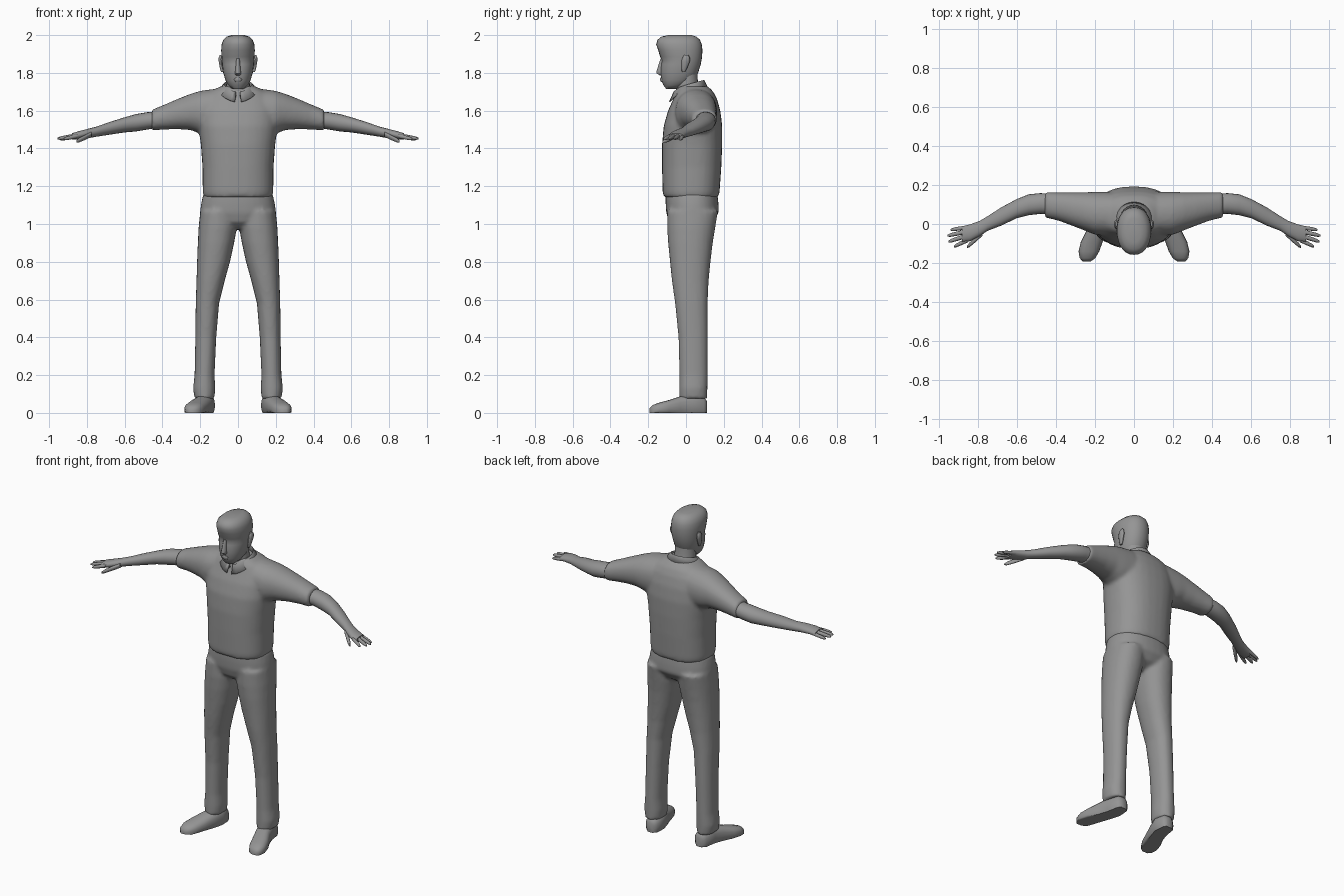
import bpy, bmesh, math
from mathutils import Vector

grey = bpy.data.materials.new("plain grey")
grey.diffuse_color = (0.3, 0.3, 0.3, 1)


def finish(bm, name, angle=50):
    bmesh.ops.recalc_face_normals(bm, faces=bm.faces)
    me = bpy.data.meshes.new(name)
    bm.to_mesh(me)
    bm.free()
    ob = bpy.data.objects.new(name, me)
    bpy.context.collection.objects.link(ob)
    me.materials.append(grey)
    bpy.ops.object.select_all(action='DESELECT')
    ob.select_set(True)
    bpy.context.view_layer.objects.active = ob
    bpy.ops.object.shade_smooth_by_angle(angle=math.radians(angle))
    return ob


def loft(bm, axis, rings, n=20, power=2.0, side=1):
    """Rings are (position on axis, a0, a1, b0, b1), a and b the other axes in order."""
    loops = []
    for p, a0, a1, b0, b1 in rings:
        loop = []
        for i in range(n):
            t = math.tau * i / n
            c, s = math.cos(t), math.sin(t)
            a = (a0 + a1) / 2 + (a1 - a0) / 2 * math.copysign(abs(c) ** (2 / power), c)
            b = (b0 + b1) / 2 + (b1 - b0) / 2 * math.copysign(abs(s) ** (2 / power), s)
            x, y, z = {'x': (p, a, b), 'y': (a, p, b), 'z': (a, b, p)}[axis]
            loop.append(bm.verts.new((x * side, y, max(z, 0))))
        loops.append(loop)
    for u, v in zip(loops, loops[1:]):
        for i in range(n):
            j = (i + 1) % n
            bm.faces.new((u[i], u[j], v[j], v[i]))
    bm.faces.new(loops[0])
    bm.faces.new(loops[-1])


def blend(ob, voxel=0.011, rounds=5):
    # merge overlapping lofts into one soft garment
    m = ob.modifiers.new("merge", 'REMESH')
    m.mode, m.voxel_size, m.use_smooth_shade = 'VOXEL', voxel, True
    s = ob.modifiers.new("soften", 'SMOOTH')
    s.factor, s.iterations = 0.5, rounds


# shirt: torso and two sleeves
bm = bmesh.new()
loft(bm, 'z', [(1.142, -.182, .182, -.118, .172), (1.17, -.187, .187, -.124, .178),
               (1.3, -.188, .188, -.127, .187), (1.42, -.197, .197, -.127, .192),
               (1.52, -.21, .21, -.118, .192), (1.6, -.21, .21, -.095, .182),
               (1.66, -.19, .19, -.068, .165), (1.7, -.15, .15, -.055, .145),
               (1.73, -.09, .09, -.04, .115)], 32, 2.4)
for side in (1, -1):
    loft(bm, 'x', [(.06, -.06, .15, 1.5, 1.715), (.13, -.06, .165, 1.47, 1.715),
                   (.2, -.055, .165, 1.478, 1.705), (.25, -.035, .163, 1.497, 1.69),
                   (.32, -.008, .162, 1.502, 1.662), (.39, .018, .162, 1.5, 1.632),
                   (.457, .033, .164, 1.495, 1.604)], 24, 2.2, side)
blend(finish(bm, "shirt"))

# trousers: pelvis and two legs
bm = bmesh.new()
loft(bm, 'z', [(.975, -.06, .06, -.05, .08), (1.01, -.15, .15, -.09, .14),
               (1.06, -.202, .202, -.105, .174), (1.11, -.195, .195, -.108, .172),
               (1.165, -.182, .182, -.108, .166)], 32, 2.3)
for side in (1, -1):
    loft(bm, 'z', [(.075, .125, .23, -.035, .112), (.13, .12, .238, -.036, .114),
                   (.2, .124, .23, -.035, .115), (.4, .115, .226, -.04, .115),
                   (.58, .1, .224, -.058, .115), (.7, .07, .22, -.075, .12),
                   (.8, .042, .217, -.085, .13), (.9, .02, .213, -.095, .142),
                   (.98, .006, .209, -.1, .155), (1.07, .01, .2, -.1, .17)], 24, 2.2, side)
blend(finish(bm, "trousers"), rounds=4)

for side, word in ((1, "left"), (-1, "right")):
    # shoe, toe turned outwards
    bm = bmesh.new()
    loft(bm, 'y', [(.112, .145, .19, -.01, .06), (.095, .128, .21, -.02, .085),
                   (.03, .122, .222, -.02, .1), (-.03, .14, .242, -.02, .088),
                   (-.09, .16, .272, -.02, .068), (-.14, .178, .284, -.02, .055),
                   (-.175, .198, .278, -.02, .042), (-.192, .222, .262, -.01, .025)],
         20, 2.5, side)
    finish(bm, word + "_shoe")

    # forearm and palm
    bm = bmesh.new()
    loft(bm, 'x', [(.42, .05, .155, 1.51, 1.595), (.48, .052, .158, 1.5, 1.592),
                   (.54, .045, .152, 1.49, 1.582), (.6, .03, .128, 1.485, 1.565),
                   (.68, -.008, .085, 1.473, 1.54), (.75, -.035, .04, 1.462, 1.515),
                   (.79, -.062, .016, 1.455, 1.505), (.84, -.088, -.002, 1.449, 1.492),
                   (.88, -.094, -.012, 1.446, 1.48)], 20, 2.1, side)
    finish(bm, word + "_forearm")

    # fingers and thumb: root x, y, z, tip x, y, z, half width
    bm = bmesh.new()
    for x0, y0, z0, x1, y1, z1, r in ((.86, -.018, 1.464, .94, -.03, 1.447, .010),
                                      (.86, -.039, 1.468, .956, -.06, 1.452, .011),
                                      (.86, -.061, 1.468, .95, -.09, 1.452, .011),
                                      (.85, -.082, 1.466, .922, -.115, 1.45, .011),
                                      (.775, -.045, 1.475, .855, -.118, 1.437, .014)):
        a, b = Vector((x0, y0, z0)), Vector((x1, y1, z1))
        rings = []
        for t, k in ((0, 1.05), (.5, 1), (.85, .85), (1, .4)):
            p = a.lerp(b, t)
            rings.append((p.x, p.y - r * k, p.y + r * k, p.z - r * k, p.z + r * k))
        loft(bm, 'x', rings, 10, 2, side)
    finish(bm, word + "_fingers")

    # ear
    bm = bmesh.new()
    loft(bm, 'z', [(1.805, .078, .09, -.022, -.005), (1.825, .078, .096, -.024, .006),
                   (1.86, .08, .102, -.025, .02), (1.882, .082, .102, -.018, .02),
                   (1.895, .084, .096, -.01, .012)], 12, 2, side)
    finish(bm, word + "_ear")

# head with swept-up hair
bm = bmesh.new()
loft(bm, 'z', [(1.715, -.03, .03, -.105, -.04), (1.735, -.052, .052, -.12, 0),
               (1.76, -.066, .066, -.13, .04), (1.8, -.078, .078, -.134, .064),
               (1.845, -.084, .084, -.132, .078), (1.866, -.085, .085, -.127, .082),
               (1.885, -.087, .087, -.137, .085), (1.92, -.089, .089, -.147, .087),
               (1.95, -.087, .087, -.158, .084), (1.975, -.078, .078, -.151, .074),
               (1.992, -.06, .06, -.13, .055), (2.0, -.035, .035, -.095, .03)], 28, 2.15)
finish(bm, "head")

# nose
bm = bmesh.new()
loft(bm, 'z', [(1.786, -.012, .012, -.138, -.115), (1.798, -.017, .017, -.157, -.115),
               (1.812, -.014, .014, -.156, -.115), (1.875, -.009, .009, -.136, -.11)], 10)
finish(bm, "nose")

# lips
bm = bmesh.new()
loft(bm, 'z', [(1.752, -.016, .016, -.133, -.1), (1.76, -.023, .023, -.137, -.1),
               (1.768, -.024, .024, -.137, -.1), (1.776, -.014, .014, -.135, -.1)], 12)
finish(bm, "lips")

# neck
bm = bmesh.new()
loft(bm, 'z', [(1.64, -.075, .075, -.05, .09), (1.7, -.066, .066, -.052, .075),
               (1.75, -.062, .062, -.055, .063), (1.81, -.062, .062, -.05, .06)], 20)
finish(bm, "neck")

# folded collar, open in a V at the front
bm = bmesh.new()
rows = []
for i in range(25):
    t = math.radians(-172 + 344 * i / 24)          # zero points to the back
    s, c = math.sin(t), math.cos(t)
    front = max(0, -c) ** 3
    y = .015 + .082 * c
    z = 1.738 + .27 * (y - .015) - .02 * front
    rows.append([bm.verts.new(v) for v in (
        (.07 * s, .015 + .076 * c, z - .045),
        (.076 * s, y, z),
        ((.108 + .01 * front) * s, .012 + .1 * c, z - .036 - .015 * front))])
for u, v in zip(rows, rows[1:]):
    for k in range(2):
        bm.faces.new((u[k], v[k], v[k + 1], u[k + 1]))
collar = finish(bm, "collar", 40)
thick = collar.modifiers.new("cloth", 'SOLIDIFY')
thick.thickness, thick.offset = 0.006, 0
